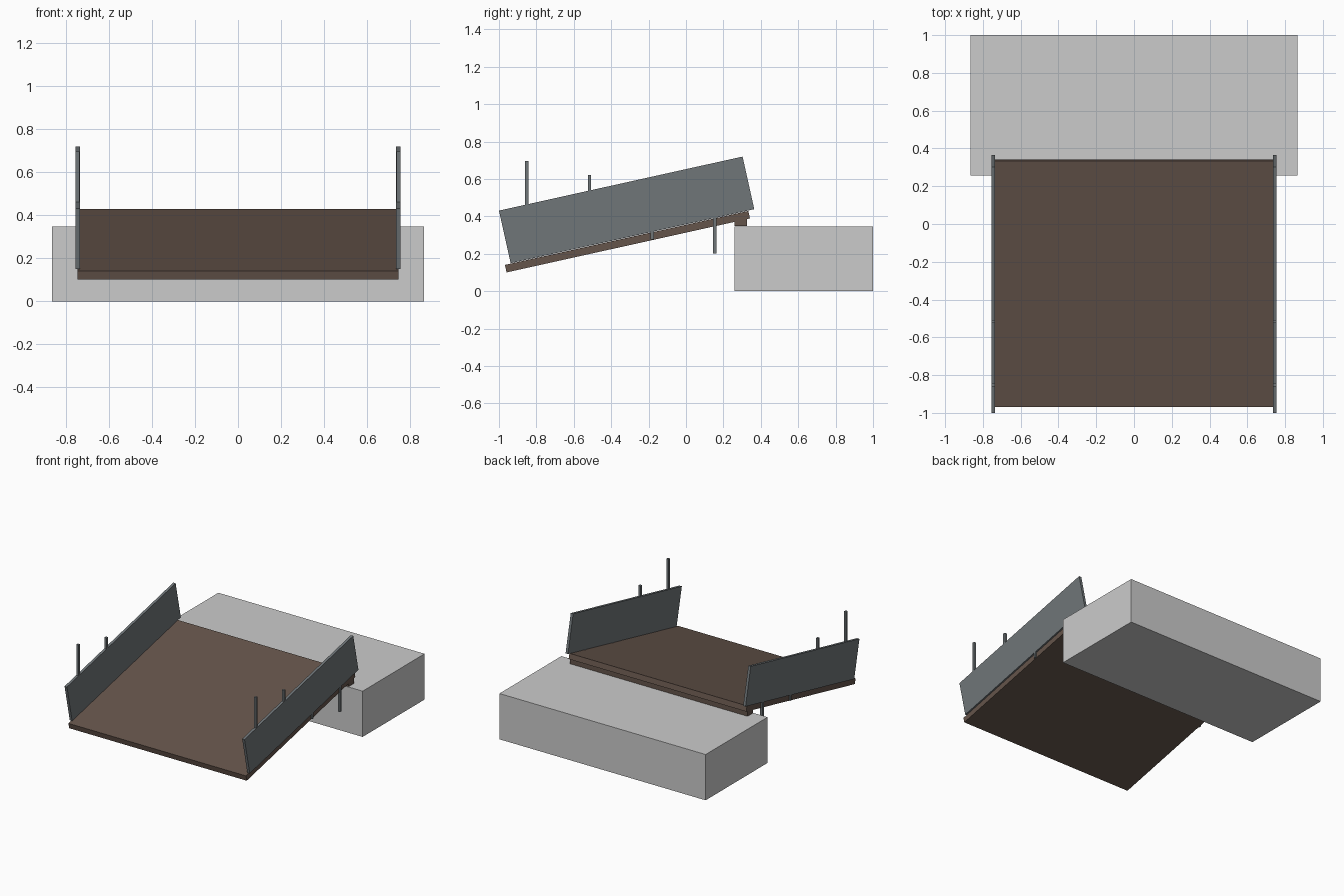
import bpy, math

if "Cube" in bpy.data.objects:
    bpy.data.objects.remove(bpy.data.objects["Cube"])

TILT = math.radians(12.5)


def material(name, rgb):
    m = bpy.data.materials.new(name)
    m.diffuse_color = (*rgb, 1)
    m.use_nodes = True
    m.node_tree.nodes["Principled BSDF"].inputs["Base Color"].default_value = m.diffuse_color
    return m


wood = material("brown wood", (0.13, 0.09, 0.07))
metal = material("dark metal", (0.16, 0.18, 0.19))


def box(name, centre, size, tilt=0.0, mat=None):
    bpy.ops.mesh.primitive_cube_add(size=1, location=centre, rotation=(tilt, 0, 0))
    ob = bpy.context.object
    ob.name = name
    ob.scale = size
    bpy.ops.object.transform_apply(location=False, rotation=False, scale=True)
    if mat:
        ob.data.materials.append(mat)
    return ob


# Raised landing block
box("landing_block", (0, 0.629, 0.1735), (1.73, 0.742, 0.347))

# Sloping ramp deck and the cleat it rests on
box("ramp_deck", (0, -0.313, 0.265), (1.49, 1.333, 0.041), TILT, wood)
box("rest_cleat", (0, 0.293, 0.37), (1.49, 0.067, 0.045), 0, wood)

# Side panels with vertical posts, stepping down towards the landing
for side, s in (("left", -1), ("right", 1)):
    box(f"{side}_side_panel", (s * 0.745, -0.3175, 0.435), (0.02, 1.334, 0.288), TILT, metal)
    for i in range(4):
        box(f"{side}_post_{i + 1}", (s * 0.745, -0.851 + 0.335 * i, 0.56 - 0.0745 * i),
            (0.018, 0.018, 0.271), 0, metal)
